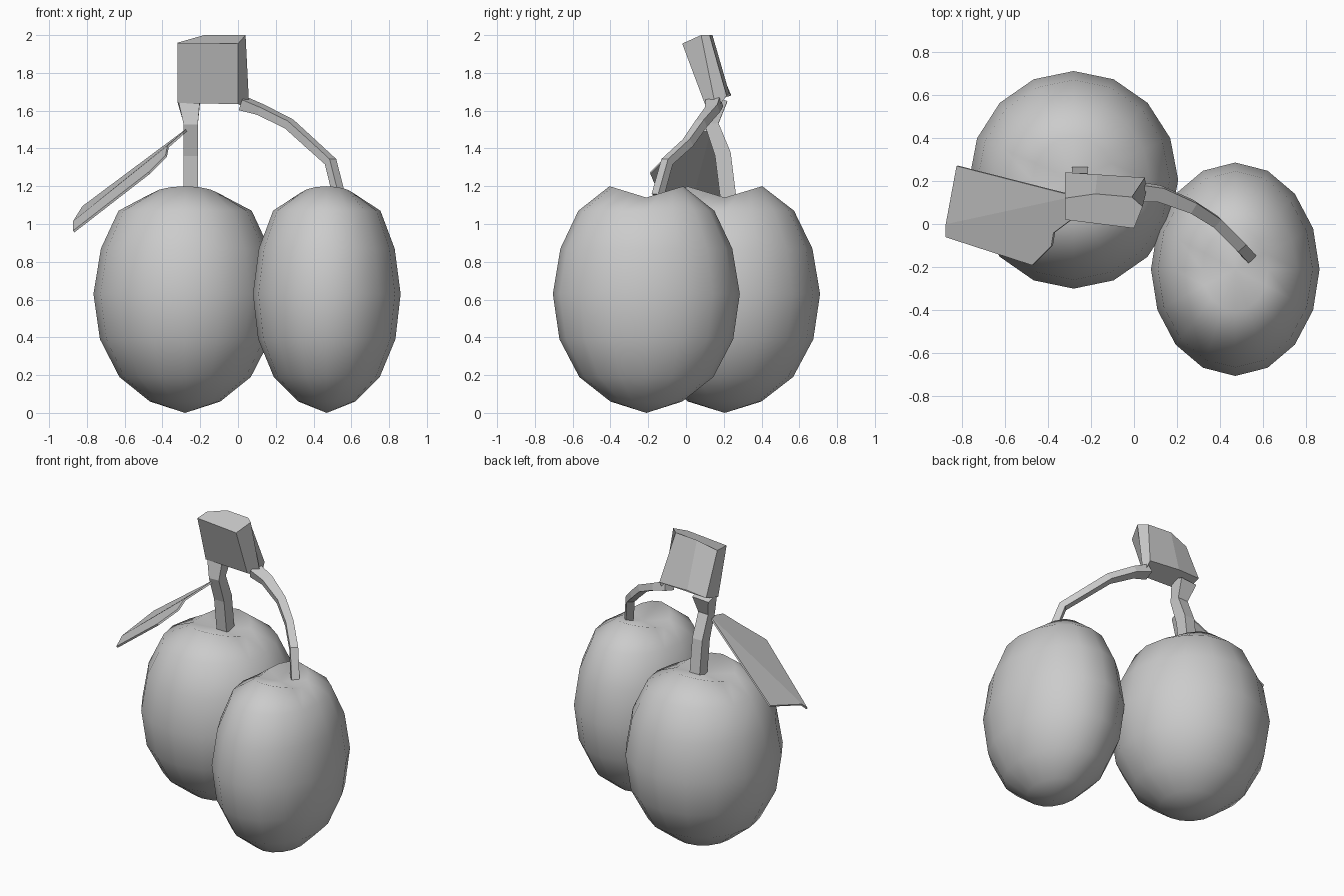
import bpy, bmesh, math
from mathutils import Vector

if "Cube" in bpy.data.objects:
    bpy.data.objects.remove(bpy.data.objects["Cube"])


def finish(name, bm, smooth=False):
    bmesh.ops.recalc_face_normals(bm, faces=bm.faces)
    for f in bm.faces:
        f.smooth = smooth
    mesh = bpy.data.meshes.new(name)
    bm.to_mesh(mesh)
    bm.free()
    ob = bpy.data.objects.new(name, mesh)
    bpy.context.collection.objects.link(ob)
    return ob


def bridge(bm, a, b):
    n = len(a)
    for i in range(n):
        bm.faces.new((a[i], a[(i + 1) % n], b[(i + 1) % n], b[i]))


# Fruit: lathed rings, with a groove along x across the top
PROFILE = [(0.19, 0.06), (0.355, 0.19), (0.46, 0.39), (0.495, 0.63),
           (0.455, 0.87), (0.36, 1.07), (0.195, 1.14)]


def fruit(name, cx, cy, sx, sy, sides=16):
    bm = bmesh.new()
    rings = []
    for k, (r, z) in enumerate(PROFILE):
        ring = []
        for i in range(sides):
            a = 2 * math.pi * i / sides
            lift = 0.06 * abs(math.sin(a)) if k == len(PROFILE) - 1 else 0
            ring.append(bm.verts.new((cx + sx * r * math.cos(a),
                                      cy + sy * r * math.sin(a), z + lift)))
        rings.append(ring)
    for a, b in zip(rings, rings[1:]):
        bridge(bm, a, b)
    for ring, z in ((rings[0], 0.0), (rings[-1], 1.14)):
        tip = bm.verts.new((cx, cy, z))
        for i in range(sides):
            bm.faces.new((ring[i], ring[(i + 1) % sides], tip))
    return finish(name, bm, True)


fruit("left_fruit", -0.28, 0.205, 0.98, 1.02)
fruit("right_fruit", 0.47, -0.21, 0.79, 1.0)


# Stems: square tubes along a path; each point is (x, y, z, width, depth)
def stem(name, path, side):
    bm = bmesh.new()
    pts = [Vector(p[:3]) for p in path]
    rings = []
    for i, p in enumerate(pts):
        t = (pts[min(i + 1, len(pts) - 1)] - pts[max(i - 1, 0)]).normalized()
        u = (Vector(side) - t * t.dot(Vector(side))).normalized()
        v = t.cross(u)
        w, d = path[i][3] / 2, path[i][4] / 2
        rings.append([bm.verts.new(p + u * a * w + v * b * d)
                      for a, b in ((-1, -1), (1, -1), (1, 1), (-1, 1))])
    for a, b in zip(rings, rings[1:]):
        bridge(bm, a, b)
    bm.faces.new(rings[0])
    bm.faces.new(rings[-1])
    return finish(name, bm)


stem("left_stem", [(-0.25, 0.225, 1.13, 0.075, 0.085),
                   (-0.25, 0.195, 1.37, 0.075, 0.085),
                   (-0.25, 0.135, 1.53, 0.075, 0.075),
                   (-0.26, 0.17, 1.66, 0.12, 0.10)], (1, 0, 0))
stem("right_stem", [(0.02, 0.15, 1.64, 0.08, 0.06),
                    (0.12, 0.14, 1.605, 0.07, 0.045),
                    (0.27, 0.08, 1.53, 0.055, 0.045),
                    (0.38, 0.01, 1.43, 0.05, 0.045),
                    (0.49, -0.10, 1.33, 0.05, 0.045),
                    (0.535, -0.15, 1.15, 0.05, 0.045)], (0.7, 0.7, 0))

# Woody block joining the stems: slanted six-sided prism
TOP = [(-0.32, 0.02, 1.955), (0.0, -0.02, 1.955), (0.04, 0.08, 2.0),
       (-0.01, 0.125, 2.0), (-0.18, 0.14, 2.0), (-0.32, 0.12, 1.96)]
BOTTOM = [(-0.32, 0.11, 1.64), (0.0, 0.10, 1.635), (0.06, 0.16, 1.605),
          (0.05, 0.215, 1.68), (-0.17, 0.23, 1.69), (-0.32, 0.24, 1.68)]
bm = bmesh.new()
low = [bm.verts.new(p) for p in BOTTOM]
high = [bm.verts.new(p) for p in TOP]
bridge(bm, low, high)
bm.faces.new(low)
bm.faces.new(high)
finish("branch_block", bm)

# Leaf: thin sheet folded along its midrib
OUTER = [(-0.27, 0.13, 1.5), (-0.82, 0.27, 1.09), (-0.87, 0.0, 1.01)]
INNER = [(-0.87, -0.06, 0.96), (-0.47, -0.19, 1.27), (-0.38, -0.10, 1.36),
         (-0.37, -0.04, 1.41), (-0.29, 0.02, 1.48)]
bm = bmesh.new()
outer = [bm.verts.new(p) for p in OUTER]
inner = [bm.verts.new(p) for p in INNER]
bm.faces.new(outer)
bm.faces.new([outer[0], outer[2]] + inner)
leaf = finish("leaf", bm)
solid = leaf.modifiers.new("thickness", 'SOLIDIFY')
solid.thickness = 0.012
solid.offset = 0
